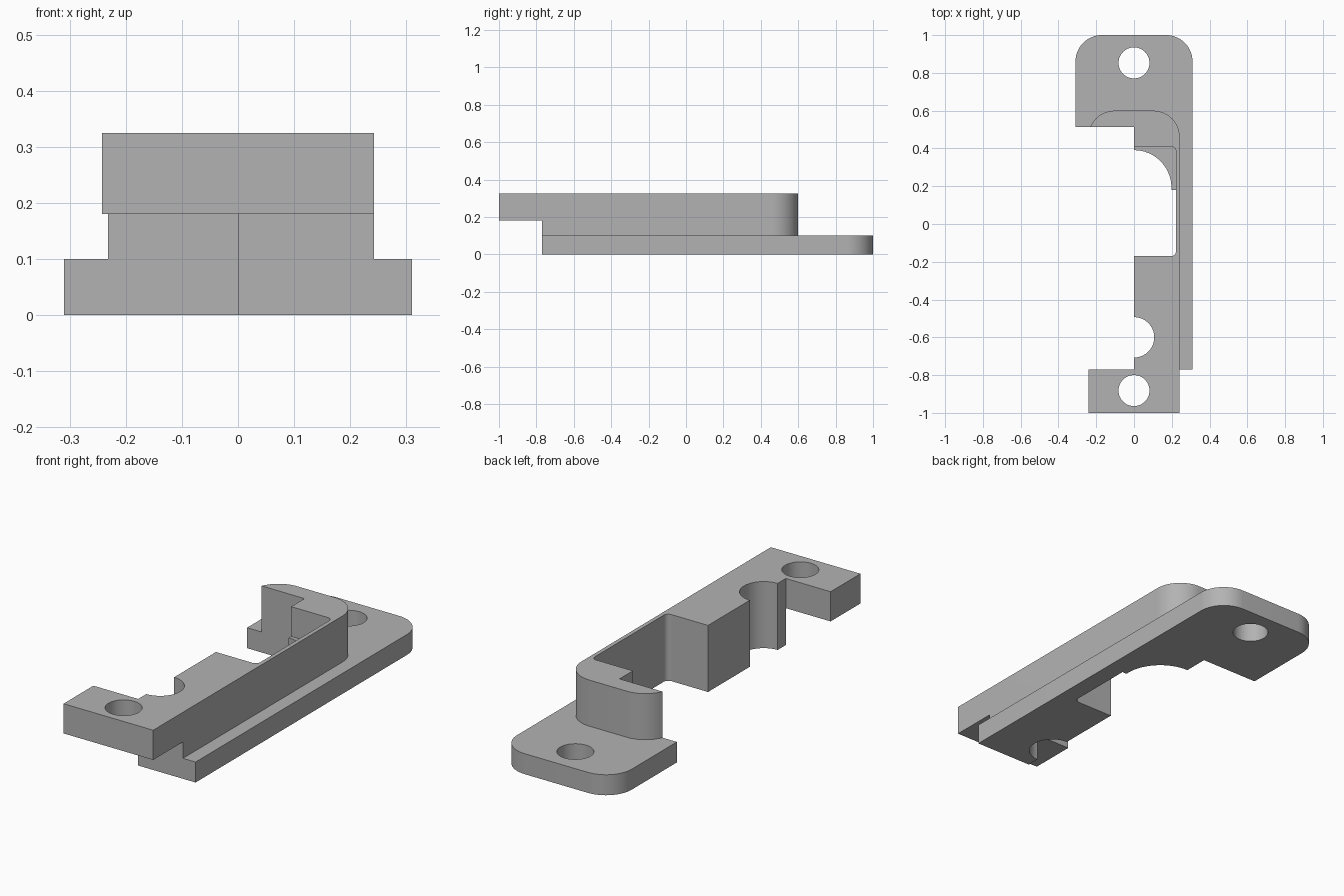
import bpy
import bmesh
import math

cube = bpy.data.objects.get("Cube")
if cube:
    bpy.data.objects.remove(cube, do_unlink=True)

grey = bpy.data.materials.new("plain grey")
grey.use_nodes = True
colour = (0.45, 0.45, 0.45, 1)
grey.diffuse_color = colour
grey.node_tree.nodes["Principled BSDF"].inputs["Base Color"].default_value = colour


def prism(name, points, z0, z1):
    """Extrude a flat anticlockwise outline from z0 to z1."""
    bm = bmesh.new()
    face = bm.faces.new([bm.verts.new((x, y, z0)) for x, y in points])
    top = bmesh.ops.extrude_face_region(bm, geom=[face])["geom"]
    verts = [v for v in top if isinstance(v, bmesh.types.BMVert)]
    bmesh.ops.translate(bm, verts=verts, vec=(0, 0, z1 - z0))
    bmesh.ops.recalc_face_normals(bm, faces=bm.faces)
    mesh = bpy.data.meshes.new(name)
    bm.to_mesh(mesh)
    bm.free()
    mesh.materials.append(grey)
    obj = bpy.data.objects.new(name, mesh)
    bpy.context.collection.objects.link(obj)
    return obj


def circle(cx, cy, r, n=64):
    return [(cx + r * math.cos(math.tau * i / n), cy + r * math.sin(math.tau * i / n))
            for i in range(n)]


def rect(x0, x1, y0, y1, back=0, front_right=0, back_left=True):
    """Rectangle outline with optional rounded corners."""
    corners = [(x1, y0, -1, 1, front_right), (x1, y1, -1, -1, back),
               (x0, y1, 1, -1, back if back_left else 0), (x0, y0, 1, 1, 0)]
    points = []
    for k, (x, y, sx, sy, r) in enumerate(corners):
        if not r:
            points.append((x, y))
            continue
        for i in range(17):
            a = math.pi / 2 * (k - 1 + i / 16)
            points.append((x + sx * r + r * math.cos(a), y + sy * r + r * math.sin(a)))
    return points


def combine(target, other, operation):
    mod = target.modifiers.new(operation, 'BOOLEAN')
    mod.operation = operation
    mod.solver = 'EXACT'
    mod.object = other
    bpy.context.view_layer.objects.active = target
    bpy.ops.object.modifier_apply(modifier=mod.name)
    bpy.data.objects.remove(other, do_unlink=True)


# Flange plate and raised body
bracket = prism("bracket", rect(-0.31, 0.31, -0.9, 1, back=0.14), 0, 0.1)
body = prism("body", rect(-0.242, 0.242, -1, 0.6, back=0.14), 0.05, 0.325)
combine(bracket, body, 'UNION')

# Cutters: name, outline, bottom, top
cuts = [
    ("front_undercut", rect(-1, 1, -1.5, -0.77), -1, 0.18),
    ("open_side", rect(-1, 0, -0.77, 0.513), -1, 1),
    ("pocket", rect(-0.5, 0.222, -0.17, 0.41, 0.025, 0.025, False), 0.18, 1),
    ("pocket_opening", rect(-0.5, 0.222, -0.17, 0.18, 0, 0.025), -1, 0.2),
    ("ledge_arc", circle(0, 0.193, 0.198), -1, 0.2),
    ("half_round_notch", circle(0, -0.6, 0.107), -1, 1),
    ("back_screw_hole", circle(0, 0.853, 0.082), -1, 1),
    ("front_screw_hole", circle(0, -0.882, 0.082), -1, 1),
]
for cut in cuts:
    combine(bracket, prism(*cut), 'DIFFERENCE')

# Smooth curved walls, sharp edges
bpy.ops.object.select_all(action='DESELECT')
bracket.select_set(True)
bpy.context.view_layer.objects.active = bracket
bpy.ops.object.shade_smooth_by_angle(angle=math.radians(30))
